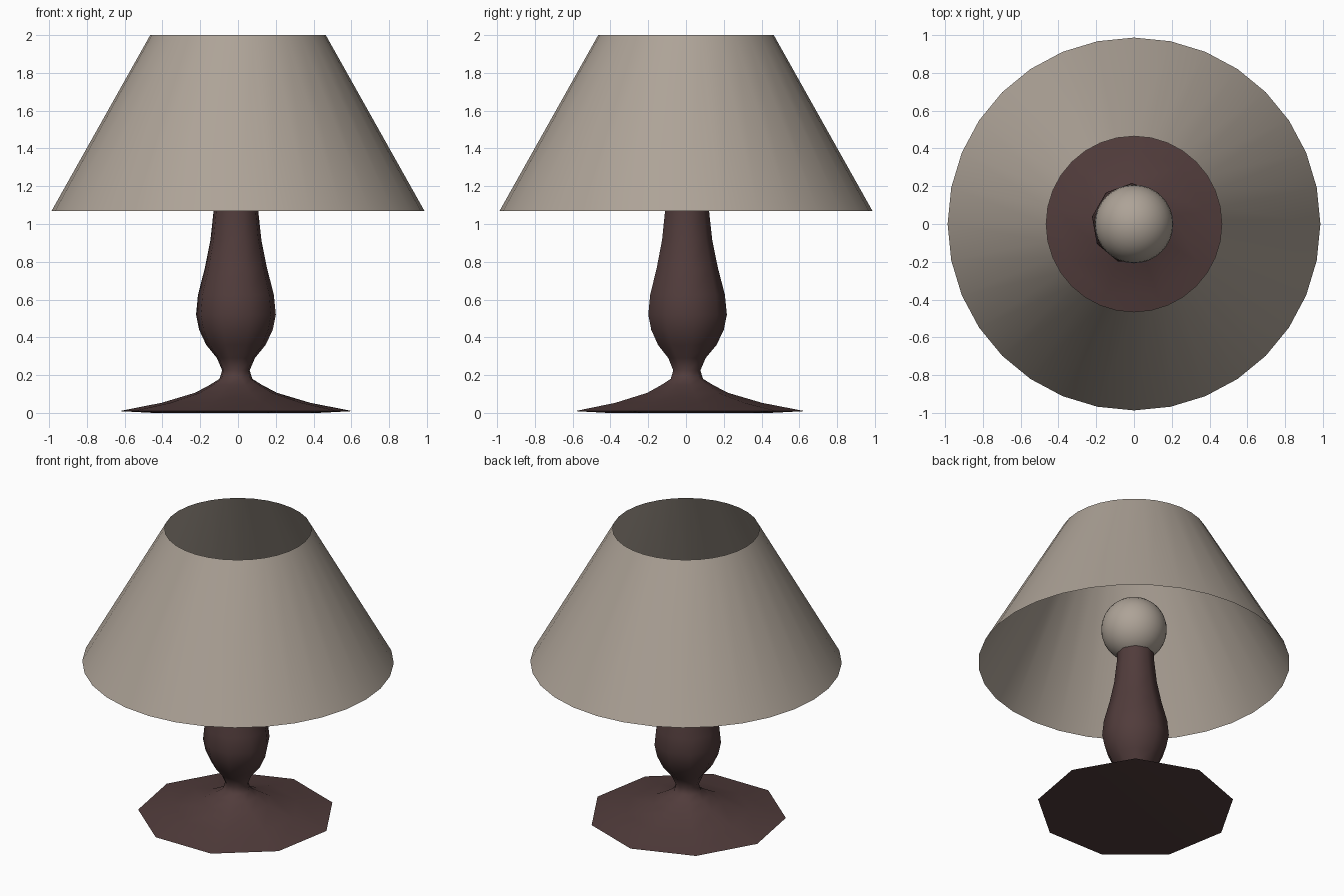
import bpy, bmesh, math

if "Cube" in bpy.data.objects:
    bpy.data.objects.remove(bpy.data.objects["Cube"])


def material(name, rgb):
    m = bpy.data.materials.new(name)
    m.diffuse_color = (*rgb, 1)
    m.use_nodes = True
    m.node_tree.nodes["Principled BSDF"].inputs["Base Color"].default_value = m.diffuse_color
    return m


wood = material("dark brown", (0.082, 0.045, 0.044))
cloth = material("warm beige grey", (0.42, 0.365, 0.31))


def finish(bm, name, mat, angle):
    bmesh.ops.recalc_face_normals(bm, faces=bm.faces)
    me = bpy.data.meshes.new(name)
    bm.to_mesh(me)
    bm.free()
    me.materials.append(mat)
    ob = bpy.data.objects.new(name, me)
    bpy.context.collection.objects.link(ob)
    bpy.ops.object.select_all(action='DESELECT')
    bpy.context.view_layer.objects.active = ob
    ob.select_set(True)
    bpy.ops.object.shade_smooth_by_angle(angle=math.radians(angle))
    return ob


def lathe(name, profile, sides, start, mat, angle, capped, cx=0.0, cy=0.0):
    """Rings of (radius, height) joined by quads, optionally closed at the ends."""
    bm = bmesh.new()
    rings = []
    for r, z in profile:
        ring = []
        for i in range(sides):
            a = math.radians(start) + math.tau * i / sides
            ring.append(bm.verts.new((cx + r * math.cos(a), cy + r * math.sin(a), z)))
        rings.append(ring)
    for lo, hi in zip(rings, rings[1:]):
        for i in range(sides):
            j = (i + 1) % sides
            bm.faces.new((lo[i], lo[j], hi[j], hi[i]))
    if capped:
        bm.faces.new(rings[0])
        bm.faces.new(rings[-1])
    return finish(bm, name, mat, angle)


# Nine-sided turned foot and stem in one piece
lathe("foot_and_stem", [
    (0.45, 0.0), (0.627, 0.009), (0.40, 0.053), (0.22, 0.106), (0.14, 0.148),
    (0.088, 0.18), (0.074, 0.225), (0.102, 0.29), (0.16, 0.36), (0.198, 0.44),
    (0.2145, 0.52), (0.204, 0.625), (0.167, 0.767), (0.137, 0.915),
    (0.12, 1.07), (0.118, 1.13)],
    9, 90, wood, 62, True, -0.011, 0.002)

# Open cone shade, a single thin sheet
lathe("shade", [(0.987, 1.07), (0.465, 2.0)], 32, 0, cloth, 60, False)

# Round bulb
bm = bmesh.new()
bmesh.ops.create_uvsphere(bm, u_segments=32, v_segments=16, radius=0.208)
bmesh.ops.translate(bm, verts=bm.verts, vec=(0, 0, 1.31))
finish(bm, "bulb", cloth, 60)
